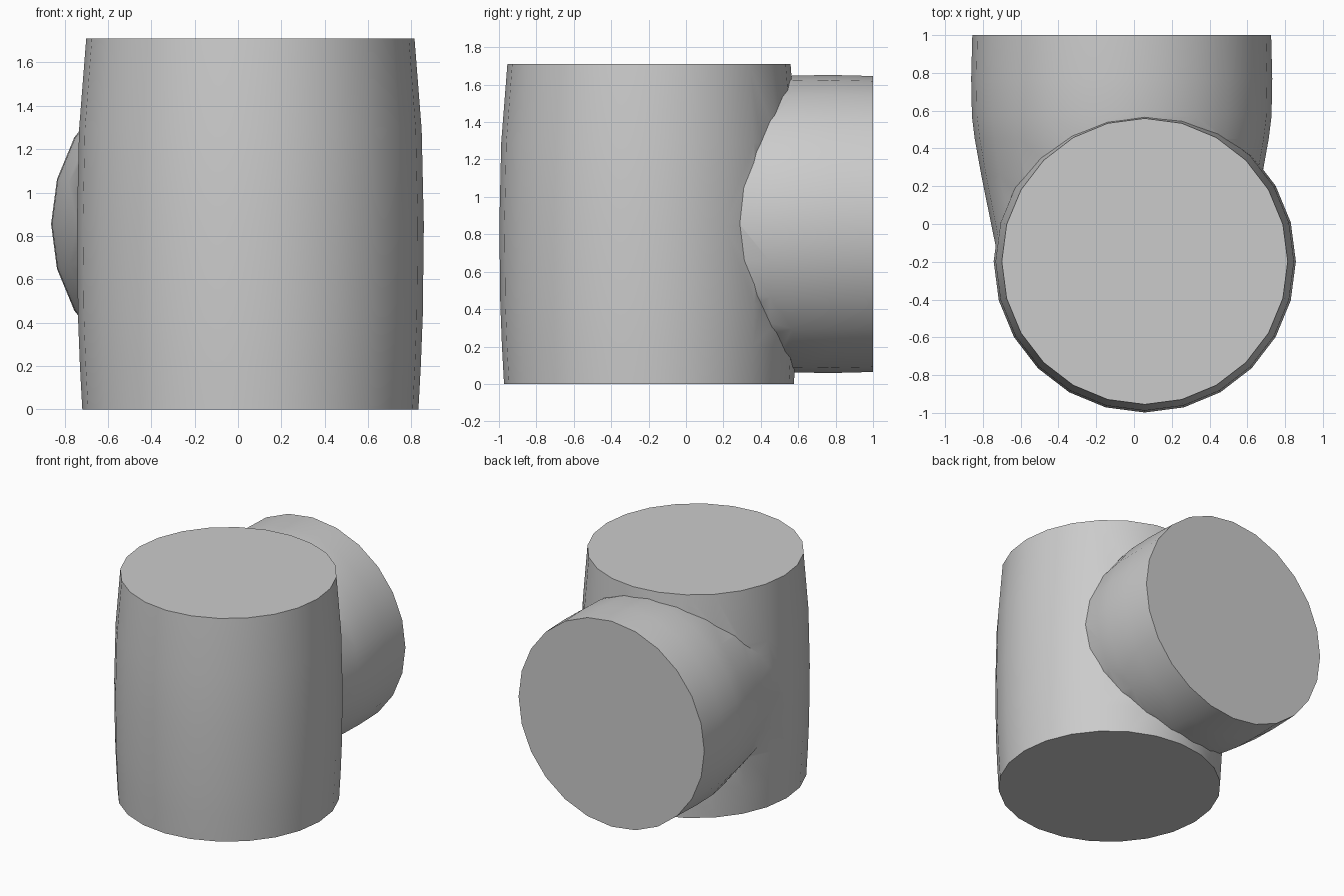
import bpy, bmesh
from math import pi, cos, sin
from mathutils import Matrix

if "Cube" in bpy.data.objects:
    bpy.data.objects.remove(bpy.data.objects["Cube"])

SEGMENTS = 24


def lathe(name, profile, matrix):
    """Closed solid turned round local z from (radius, height) pairs."""
    bm = bmesh.new()
    rings = []
    for r, h in profile:
        rings.append([bm.verts.new((r * cos(2 * pi * i / SEGMENTS),
                                    r * sin(2 * pi * i / SEGMENTS), h))
                      for i in range(SEGMENTS)])
    for a, b in zip(rings, rings[1:]):
        for i in range(SEGMENTS):
            j = (i + 1) % SEGMENTS
            bm.faces.new((a[i], a[j], b[j], b[i]))
    bm.faces.new(rings[0][::-1])
    bm.faces.new(rings[-1])
    bm.transform(matrix)
    bmesh.ops.recalc_face_normals(bm, faces=bm.faces)
    mesh = bpy.data.meshes.new(name)
    bm.to_mesh(mesh)
    bm.free()
    obj = bpy.data.objects.new(name, mesh)
    bpy.context.collection.objects.link(obj)
    return obj


# Upright barrel with slightly bulging sides
body = lathe("pipe_joint",
             [(.775, 0), (.786, .2), (.795, .43), (.80, .85),
              (.79, 1.29), (.757, 1.71)],
             Matrix.Translation((.057, -.198, 0)))

# Side branch: runs along y, narrows towards the barrel
branch = lathe("side_branch",
               [(.63, -.3), (.675, -.08), (.742, .25), (.778, .45),
                (.793, .57), (.797, .77), (.791, 1)],
               Matrix.Translation((-.065, 0, .855)) @ Matrix.Rotation(-pi / 2, 4, 'X'))

# Merge both into one skin
union = body.modifiers.new("union", 'BOOLEAN')
union.operation = 'UNION'
union.solver = 'EXACT'
union.object = branch
bpy.context.view_layer.objects.active = body
body.select_set(True)
bpy.ops.object.modifier_apply(modifier=union.name)
bpy.data.objects.remove(branch)

# Smooth sides, crisp end caps
bpy.ops.object.shade_smooth_by_angle(angle=pi / 4)
